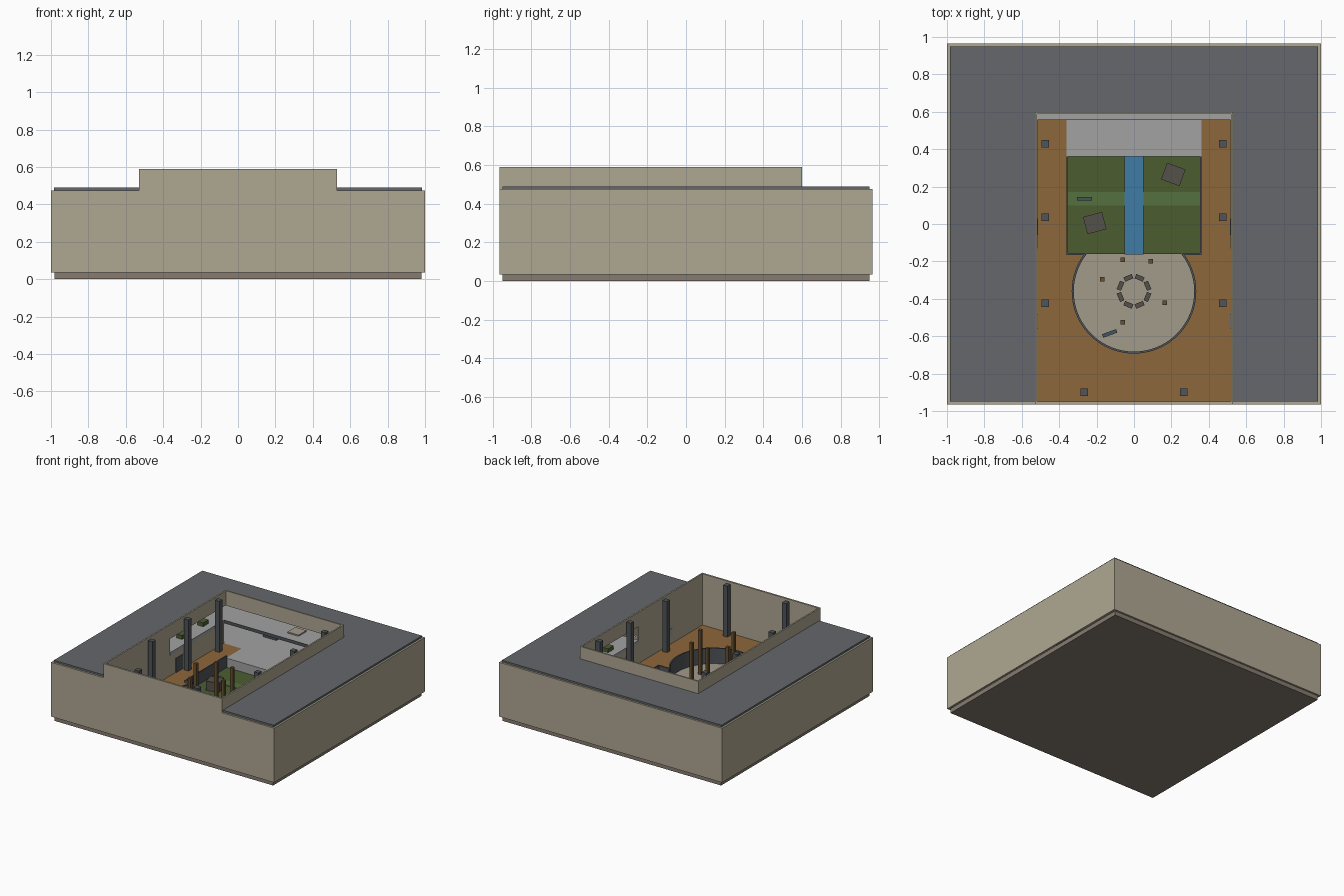
import bpy, bmesh, math
from mathutils import Matrix

if "Cube" in bpy.data.objects:
    bpy.data.objects.remove(bpy.data.objects["Cube"])


def mat(name, r, g, b):
    m = bpy.data.materials.new(name)
    m.diffuse_color = (r, g, b, 1)
    m.use_nodes = True
    m.node_tree.nodes["Principled BSDF"].inputs["Base Color"].default_value = m.diffuse_color
    return m


WALL = mat("beige_plaster", .43, .39, .29)
BASE = mat("base_stone", .24, .20, .16)
ROOF = mat("roof_slate", .13, .135, .145)
WOOD = mat("deck_wood", .27, .135, .045)
POST = mat("post_wood", .14, .08, .03)
PALE = mat("pale_floor", .36, .36, .36)
SAND = mat("pit_floor", .36, .33, .26)
GRASS = mat("grass", .07, .11, .03)
PATH = mat("light_grass", .09, .16, .05)
WATER = mat("water", .05, .20, .38)
METAL = mat("dark_metal", .08, .09, .10)
ROCK = mat("dark_stone", .09, .08, .07)
BENCH = mat("bench_blue", .06, .09, .12)


def finish(name, bm, m):
    bmesh.ops.recalc_face_normals(bm, faces=bm.faces)
    me = bpy.data.meshes.new(name)
    bm.to_mesh(me)
    bm.free()
    me.materials.append(m)
    ob = bpy.data.objects.new(name, me)
    bpy.context.collection.objects.link(ob)
    return ob


def box(name, x0, x1, y0, y1, z0, z1, m, rot=0):
    bm = bmesh.new()
    size = Matrix.Diagonal((abs(x1 - x0), y1 - y0, z1 - z0, 1))
    bmesh.ops.create_cube(bm, size=1, matrix=size)
    ob = finish(name, bm, m)
    ob.location = ((x0 + x1) / 2, (y0 + y1) / 2, (z0 + z1) / 2)
    ob.rotation_euler.z = math.radians(rot)
    return ob


def block(name, x, y, w, d, z0, z1, m, rot=0):
    return box(name, x - w / 2, x + w / 2, y - d / 2, y + d / 2, z0, z1, m, rot)


def prism(name, pts, z0, z1, m):
    bm = bmesh.new()
    f = bm.faces.new([bm.verts.new((x, y, z0)) for x, y in pts])
    ext = bmesh.ops.extrude_face_region(bm, geom=[f])["geom"]
    bmesh.ops.translate(bm, vec=(0, 0, z1 - z0),
                        verts=[v for v in ext if isinstance(v, bmesh.types.BMVert)])
    return finish(name, bm, m)


DECK, GAL, TOP, PAR = .175, .365, .475, .59
CY, R = -.36, .33          # round pit


def arc(r, n=48):
    a0 = math.asin((-.16 - CY) / r)
    a1 = -math.pi - a0
    return [(r * math.cos(a0 + (a1 - a0) * i / n), CY + r * math.sin(a0 + (a1 - a0) * i / n))
            for i in range(n + 1)]


# Base and outer shell
box("base_plate", -.98, .98, -.95, .95, 0, .037, BASE)
box("front_wall", -1, 1, -.965, -.95, .035, TOP, WALL)
box("back_wall", -1, 1, .95, .965, .035, TOP, WALL)
box("front_parapet", -.53, .53, -.965, -.95, TOP, PAR, WALL)
box("back_parapet", -.53, .53, .588, .6, TOP - .005, PAR, WALL)
box("back_roof", -.985, .985, .59, .95, TOP, .49, ROOF)

for s, side in ((-1, "left"), (1, "right")):
    box(side + "_outer_wall", s * 1, s * .985, -.95, .95, .035, TOP, WALL)
    box(side + "_roof", s * .525, s * .985, -.95, .59, TOP, .49, ROOF)
    # Courtyard wall with the gallery opening
    box(side + "_court_wall_lower", s * .53, s * .518, -.95, .56, .035, GAL - .025, WALL)
    box(side + "_court_wall_upper", s * .53, s * .518, -.95, -.13, GAL - .025, TOP, WALL)
    box(side + "_parapet", s * .53, s * .518, -.965, .6, TOP, PAR, WALL)
    box(side + "_gallery_floor", s * .515, s * .985, -.13, .56, GAL - .025, GAL, PALE)
    box(side + "_door", s * .52, s * .513, -.06, .03, DECK, .29, METAL)
    box(side + "_wall_panel", s * .52, s * .513, -.56, -.48, .23, .30, PALE)
    for y in (.14, .41):
        block(side + "_planter", s * .6, y, .05, .07, GAL, GAL + .03, GRASS)
    # Courtyard columns
    for x, y in ((.475, .43), (.475, .035), (.475, -.425), (.265, -.9)):
        block(side + "_column", s * x, y, .04, .04, DECK - .01, PAR - .002, METAL)
    # Garden retaining curbs
    box(side + "_garden_curb", s * .352, s * .362, -.16, .36, .06, .195, METAL)
    box(side + "_garden_front_curb", s * .262, s * .362, -.165, -.155, .06, .195, METAL)

# Back gallery and ground floor rooms
box("back_gallery_floor", -.985, .985, .56, .95, GAL - .025, GAL, PALE)
box("gallery_edge", -.515, .515, .557, .56, GAL - .025, GAL, METAL)
box("ground_floor_terrace", -.36, .36, .36, .561, .035, DECK, PALE)
box("ground_floor_room", -.985, .985, .56, .95, .035, DECK, PALE)
block("gallery_rug", .045, .69, .1, .1, GAL, GAL + .01, SAND)
block("room_counter", -.29, .85, .12, .06, DECK, DECK + .05, METAL)

# Wooden deck around the round pit
outline = [(-.36, .56), (-.52, .56), (-.52, -.95), (.52, -.95), (.52, .56), (.36, .56), (.36, -.16)]
prism("deck", outline + arc(R) + [(-.36, -.16)], .036, DECK, WOOD)
prism("pit_curb", arc(R + .003) + arc(R - .008)[::-1], .06, .2, METAL)
prism("pit_floor", arc(R), .036, .075, SAND)

# Garden with path and water channel
box("garden_lawn", -.36, .36, -.16, .36, .036, .1, GRASS)
box("garden_path", -.352, .352, .1, .17, .09, .104, PATH)
box("water_channel", -.05, .05, -.162, .361, .09, .11, WATER)
block("garden_rock", -.21, .005, .105, .095, .1, .175, ROCK, 15)
block("garden_rock", .21, .265, .105, .095, .1, .175, ROCK, -20)
block("garden_bench", -.265, .135, .08, .02, .1, .135, BENCH)

# Pit furniture: hearth ring, posts and bench
for k in range(8):
    a = math.radians(22.5 + 45 * k)
    block("hearth_stone", .078 * math.cos(a), CY + .078 * math.sin(a),
          .025, .048, .075, .11, ROCK, math.degrees(a))
for x, y in ((-.06, -.19), (.09, -.2), (-.17, -.295), (.165, -.42), (-.06, -.525)):
    block("timber_post", x, y, .024, .024, .07, .435, POST)
block("pit_bench", -.13, -.585, .08, .02, .075, .115, BENCH, 20)
